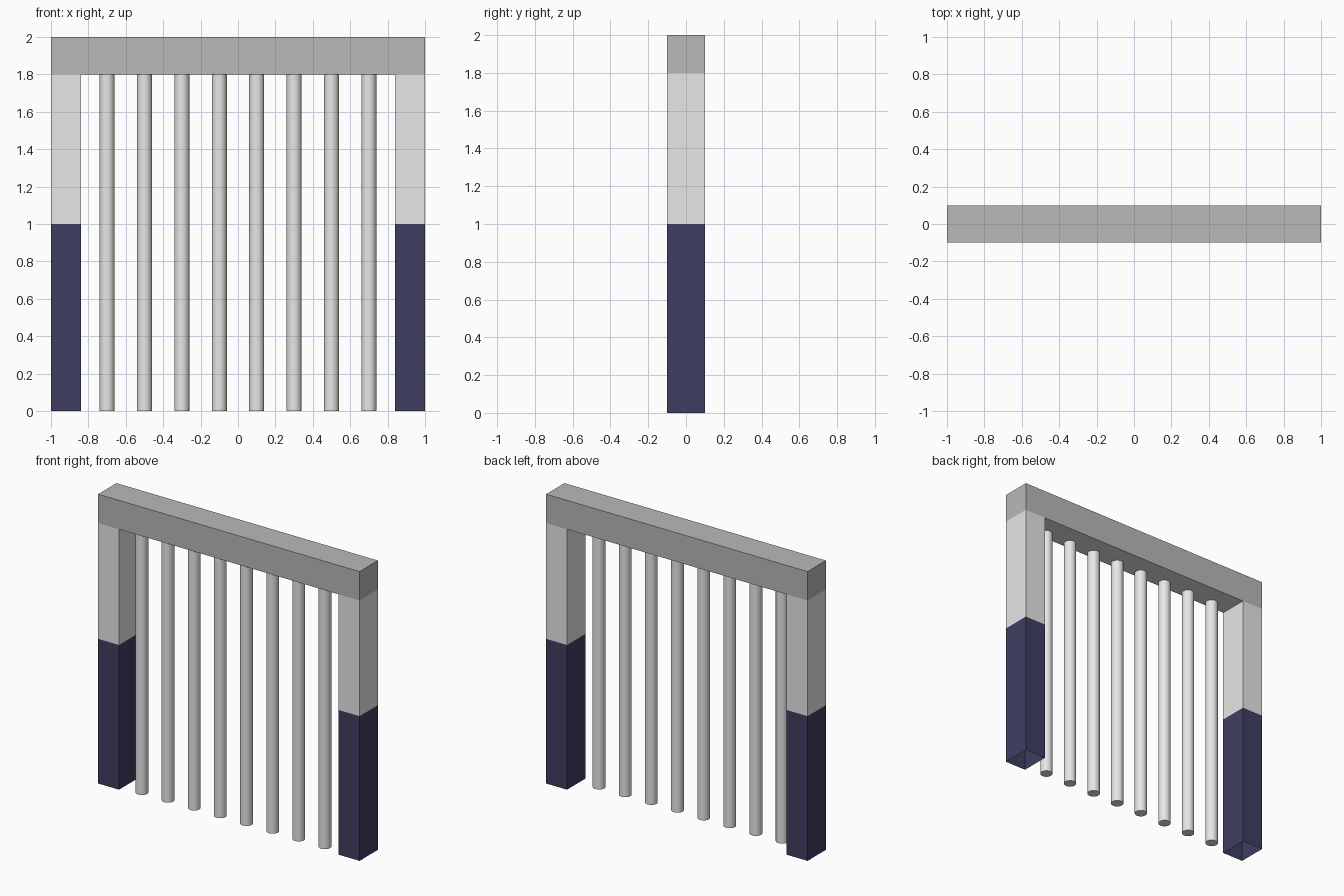
import bpy
import bmesh
from mathutils import Matrix

if "Cube" in bpy.data.objects:
    bpy.data.objects.remove(bpy.data.objects["Cube"])


def srgb(r, g, b):
    def lin(c):
        c /= 255
        return c / 12.92 if c <= 0.04045 else ((c + 0.055) / 1.055) ** 2.4
    return (lin(r), lin(g), lin(b), 1.0)


def material(name, rgb):
    m = bpy.data.materials.new(name)
    m.diffuse_color = srgb(*rgb)
    m.use_nodes = True
    m.node_tree.nodes["Principled BSDF"].inputs["Base Color"].default_value = m.diffuse_color
    return m


light_grey = material("light grey", (231, 231, 231))
mid_grey = material("mid grey", (185, 185, 185))
navy = material("dark navy", (62, 61, 97))


def finish(bm, name, mats):
    me = bpy.data.meshes.new(name)
    bm.to_mesh(me)
    bm.free()
    for m in mats:
        me.materials.append(m)
    ob = bpy.data.objects.new(name, me)
    bpy.context.collection.objects.link(ob)
    return ob


def box(lo, hi):
    bm = bmesh.new()
    size = [h - l for l, h in zip(lo, hi)]
    mid = [(h + l) / 2 for l, h in zip(lo, hi)]
    bmesh.ops.create_cube(bm, size=1, matrix=Matrix.Translation(mid) @ Matrix.Diagonal((*size, 1)))
    bm.normal_update()
    return bm


# Top beam with a lighter underside
bm = box((-1, -0.1, 1.8), (1, 0.1, 2))
for f in bm.faces:
    f.material_index = 1 if f.normal.z < -0.5 else 0
finish(bm, "top_beam", [mid_grey, light_grey])

# Side posts: open-ended tubes, painted navy on the lower part
for name, x0, x1 in (("left_post", -1, -0.84), ("right_post", 0.84, 1)):
    bm = box((x0, -0.1, 0), (x1, 0.1, 1.8))
    ends = [f for f in bm.faces if abs(f.normal.z) > 0.5]
    bmesh.ops.delete(bm, geom=ends, context='FACES_ONLY')
    bmesh.ops.bisect_plane(bm, geom=bm.verts[:] + bm.edges[:] + bm.faces[:],
                           plane_co=(0, 0, 1), plane_no=(0, 0, 1))
    for f in bm.faces:
        f.material_index = 1 if f.calc_center_median().z < 1 else 0
    finish(bm, name, [light_grey, navy])

# Round vertical bars, set towards the front
for i in range(8):
    bm = bmesh.new()
    bmesh.ops.create_cone(bm, cap_ends=True, segments=24, radius1=0.04, radius2=0.04, depth=1.8,
                          matrix=Matrix.Translation((-0.7 + 0.2 * i, -0.05, 0.9)))
    for f in bm.faces:
        f.smooth = len(f.verts) == 4
    for e in bm.edges:
        e.smooth = all(f.smooth for f in e.link_faces)
    finish(bm, f"bar_{i + 1}", [light_grey])
